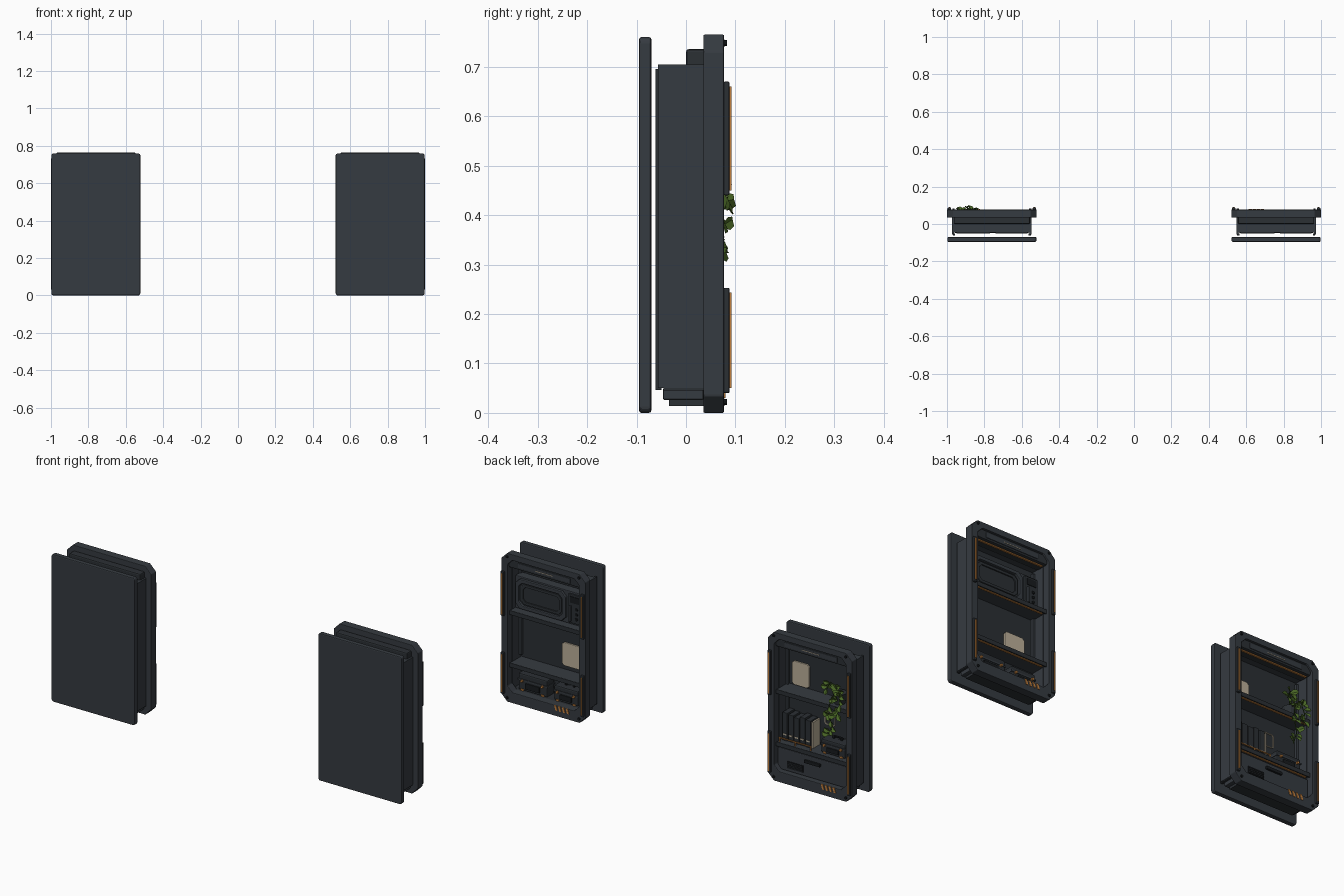
import bpy, bmesh, math, random
from mathutils import Vector, Matrix

random.seed(4)
cube = bpy.data.objects.get("Cube")
if cube:
    bpy.data.objects.remove(cube, do_unlink=True)


def material(name, rgb):
    m = bpy.data.materials.new(name)
    m.use_nodes = True
    m.diffuse_color = (*rgb, 1)
    m.node_tree.nodes["Principled BSDF"].inputs["Base Color"].default_value = (*rgb, 1)
    return m


SLATE = material("slate", (0.036, 0.043, 0.052))
DARK = material("dark slate", (0.024, 0.029, 0.034))
BLACK = material("near black", (0.009, 0.011, 0.013))
ORANGE = material("amber", (0.55, 0.22, 0.05))
CREAM = material("cream", (0.5, 0.43, 0.32))
GREEN = material("leaf green", (0.07, 0.14, 0.02))
STEM = material("stem green", (0.03, 0.06, 0.012))


def finish(name, bm, mat, bevel=0):
    bmesh.ops.recalc_face_normals(bm, faces=bm.faces)
    me = bpy.data.meshes.new(name)
    bm.to_mesh(me)
    bm.free()
    me.materials.append(mat)
    ob = bpy.data.objects.new(name, me)
    bpy.context.collection.objects.link(ob)
    if bevel:
        mod = ob.modifiers.new("bevel", "BEVEL")
        mod.width, mod.segments, mod.limit_method = bevel, 2, 'ANGLE'
    return ob


def box(name, x, y, z, mat, bevel=0):
    """Box from (min, max) ranges on each axis."""
    bm = bmesh.new()
    bmesh.ops.create_cube(bm, size=1)
    for v in bm.verts:
        v.co = Vector([(r[0] + r[1]) / 2 + c * (r[1] - r[0]) for r, c in zip((x, y, z), v.co)])
    return finish(name, bm, mat, bevel)


def octagon(x, z, c):
    (a, b), (d, e) = x, z
    return [(a + c, d), (b - c, d), (b, d + c), (b, e - c),
            (b - c, e), (a + c, e), (a, e - c), (a, d + c)]


def plate(name, pts, y, mat, bevel=0):
    """Outline in x and z pushed through a range of y."""
    bm = bmesh.new()
    f = bm.faces.new([bm.verts.new((p[0], y[0], p[1])) for p in pts])
    ext = bmesh.ops.extrude_face_region(bm, geom=[f])
    vs = [g for g in ext["geom"] if isinstance(g, bmesh.types.BMVert)]
    bmesh.ops.translate(bm, verts=vs, vec=(0, y[1] - y[0], 0))
    return finish(name, bm, mat, bevel)


def ring(name, outer, inner, y, mat, bevel=0):
    """Frame between two outlines with the same number of points."""
    bm = bmesh.new()
    loops = [[bm.verts.new((p[0], yy, p[1])) for p in pts]
             for pts, yy in ((outer, y[0]), (outer, y[1]), (inner, y[1]), (inner, y[0]))]
    n = len(outer)
    for k in range(4):
        a, b = loops[k], loops[(k + 1) % 4]
        for i in range(n):
            j = (i + 1) % n
            bm.faces.new((a[i], a[j], b[j], b[i]))
    return finish(name, bm, mat, bevel)


def knob(name, x, y, z, r, depth, mat):
    bm = bmesh.new()
    bmesh.ops.create_cone(bm, cap_ends=True, segments=10, radius1=r, radius2=r * 0.85, depth=depth,
                          matrix=Matrix.Translation((x, y, z)) @ Matrix.Rotation(-math.pi / 2, 4, 'X'))
    return finish(name, bm, mat)


def crate(x, y, z):
    """Small equipment case with handle and amber latches."""
    w = x[1] - x[0]
    mid = (z[0] + z[1]) / 2
    box("case", x, y, z, DARK, 0.006)
    box("case_lid_band", (x[0] - .003, x[1] + .003), (y[0], y[1] + .003), (mid + .008, mid + .016), SLATE)
    box("case_front", (x[0] + w * .25, x[1] - w * .25), (y[1], y[1] + .006),
        (z[0] + .012, mid), BLACK, 0.002)
    for f in (.15, .85):
        knob("case_latch", x[0] + w * f, y[1] + .006, mid + .008, .007, .01, ORANGE)
        box("case_foot", (x[0] + w * f - .008, x[0] + w * f + .008), (y[1] - .02, y[1] + .004),
            (z[0], z[0] + .008), ORANGE)
    ring("case_handle", octagon((x[0] + w * .3, x[1] - w * .3), (z[1] - .004, z[1] + .014), .004),
         octagon((x[0] + w * .36, x[1] - w * .36), (z[1], z[1] + .009), .002), (y[0] + .02, y[0] + .03), BLACK)


def leaf(base, direction, length):
    """Folded leaf with a pointed tip."""
    d = direction.normalized()
    side = d.cross(Vector((0, 1, .2))).normalized() * length * .36
    lift = Vector((0, .007, 0))
    bm = bmesh.new()
    p = [base, base + d * length * .4 + side + lift, base + d * length * .75 + side * .75 + lift,
         base + d * length, base + d * length * .75 - side * .75 + lift, base + d * length * .4 - side + lift]
    v = [bm.verts.new(q) for q in p]
    bm.faces.new((v[0], v[1], v[2], v[3]))
    bm.faces.new((v[0], v[3], v[4], v[5]))
    finish("leaf", bm, GREEN)


def vine(points):
    cu = bpy.data.curves.new("vine_stem", 'CURVE')
    cu.dimensions, cu.bevel_depth, cu.bevel_resolution = '3D', .0025, 1
    sp = cu.splines.new('POLY')
    sp.points.add(len(points) - 1)
    for q, p in zip(sp.points, points):
        q.co = (*p, 1)
    cu.materials.append(STEM)
    bpy.context.collection.objects.link(bpy.data.objects.new("vine_stem", cu))
    for a, b in zip(points, points[1:]):
        for t in (.15, .4, .65, .9):
            d = Vector((random.uniform(-1, 1), random.uniform(.0, .5), random.uniform(-.9, .5)))
            leaf(Vector(a).lerp(Vector(b), t), d, random.uniform(.032, .045))


def cabinet(c):
    X = lambda a, b: (c + a, c + b)
    # free-standing cover panel
    plate("cover_panel", octagon(X(-.238, .238), (0, .76), .008), (-.095, -.07), SLATE, .005)
    # open frame
    ring("frame", octagon(X(-.24, .24), (0, .765), .034), octagon(X(-.204, .204), (.055, .735), .028),
         (.035, .077), SLATE, .003)
    # shell: sides, roof, floor and rear wall
    for s in (-1, 1):
        xs = sorted((c + s * .202, c + s * .212))
        box("side_wall", xs, (-.057, .04), (.05, .705), SLATE)
        box("side_flange", sorted((c + s * .196, c + s * .208)), (-.062, -.05), (.046, .695), DARK)
    box("roof", X(-.21, .21), (-.045, .04), (.695, .705), SLATE)
    box("floor", X(-.21, .21), (-.045, .05), (.045, .055), DARK)
    box("rear_wall", X(-.205, .205), (-.045, -.033), (.05, .7), DARK)
    box("rear_plate_wide", X(-.19, -.01), (-.052, -.045), (.1, .66), SLATE)
    box("rear_plate_narrow", X(.02, .19), (-.05, -.045), (.1, .66), SLATE)
    box("plinth_upper", X(-.2, .2), (-.047, .036), (.026, .05), SLATE, .004)
    box("plinth_lower", X(-.18, .18), (-.034, .036), (.014, .027), DARK)
    # header with nameplate strip
    box("header", X(-.203, .203), (.0, .068), (.69, .736), DARK, .006)
    box("header_face", X(-.15, .15), (.066, .071), (.7, .726), SLATE, .002)
    box("header_mark", X(-.05, .05), (.07, .073), (.711, .714), CREAM)
    # shelves with lights below
    for z in (.45, .18):
        box("shelf", X(-.203, .203), (-.035, .06), (z, z + .014), SLATE, .002)
        box("shelf_lip", X(-.203, .203), (.056, .063), (z - .006, z + .016), DARK, .002)
    for z in (.45, .18, .69):
        box("shelf_light", X(-.19, .19), (.042, .052), (z - .005, z + .001), ORANGE)
    # side rails with amber edges, and corner bolts
    for s in (-1, 1):
        for z0, z1 in ((.44, .67), (.04, .253)):
            box("side_rail", sorted((c + s * .218, c + s * .236)), (.076, .088), (z0, z1), DARK, .003)
            box("rail_light", sorted((c + s * .224, c + s * .23)), (.086, .092), (z0 + .01, z1 - .01), ORANGE)
        for z in (.022, .748):
            knob("corner_bolt", c + s * .205, .079, z, .007, .008, BLACK)
        for z in (.38, .56):
            box("inner_post", sorted((c + s * .19, c + s * .203)), (-.03, -.015), (z - .17, z + .12), SLATE)
    # slanted hazard bars
    for i in range(4):
        x = c - .072 - i * .022
        plate("hazard_bar", [(x, .03), (x - .011, .03), (x - .003, .056), (x + .008, .056)], (.076, .08), ORANGE)
    return X


# --- appliance cabinet ---
X = cabinet(.76)
box("oven_body", X(-.19, .2), (-.03, .018), (.464, .632), SLATE, .004)
ring("oven_door", octagon(X(-.095, .192), (.472, .624), .024), octagon(X(-.075, .172), (.49, .606), .02),
     (.015, .032), SLATE, .004)
ring("oven_window_rim", octagon(X(-.068, .165), (.496, .6), .018), octagon(X(-.054, .151), (.51, .586), .014),
     (.017, .026), DARK, .002)
plate("oven_window", octagon(X(-.075, .172), (.49, .606), .02), (.017, .02), DARK)
box("oven_controls", X(-.183, -.108), (.015, .027), (.474, .622), DARK, .003)
box("oven_display", X(-.172, -.12), (.026, .03), (.58, .612), BLACK)
box("oven_handle", X(-.128, -.116), (.026, .04), (.485, .565), SLATE, .003)
for z in (.5, .525, .55):
    knob("oven_button", .76 - .155, .029, z, .008, .006, BLACK)
plate("cream_board", octagon(X(-.15, -.035), (.215, .335), .012), (-.033, -.024), CREAM, .002)
crate(X(.01, .175), (-.03, .03), (.055, .14))
crate(X(-.165, -.03), (-.03, .03), (.055, .132))

# --- library cabinet ---
X = cabinet(-.76)
plate("cream_board", octagon(X(.075, .175), (.468, .59), .012), (-.033, -.024), CREAM, .002)
for i in range(5):
    x = .19 - i * .033
    box("book_cover", X(x - .028, x), (-.03, .03 - .002 * (i % 2)), (.196, .34 - .005 * (i % 3)), DARK, .002)
    box("book_band", X(x - .024, x - .004), (.028, .0315), (.225, .232), CREAM)
box("cream_folder", X(.018, .026), (-.03, .028), (.196, .33), CREAM)
box("book_rail", X(.012, .198), (.045, .05), (.212, .217), ORANGE)
for x in (.016, .105, .193):
    box("rail_post", X(x - .003, x + .003), (.045, .05), (.19, .216), ORANGE)
crate(X(-.17, -.035), (-.03, .035), (.195, .265))
ring("wall_hook", octagon(X(-.07, -.01), (.31, .38), .008), octagon(X(-.066, -.014), (.314, .376), .006),
     (-.033, -.028), CREAM)
# closed drawer below
box("drawer_front", X(-.2, .2), (.04, .052), (.056, .166), SLATE, .004)
box("drawer_vent", X(.055, .145), (.05, .055), (.072, .108), BLACK)
for i in range(4):
    box("vent_slat", X(.058, .142), (.054, .058), (.077 + i * .008, .08 + i * .008), DARK)
box("drawer_pull", X(-.045, .045), (.05, .062), (.128, .144), BLACK, .003)
# trailing plant
bm = bmesh.new()
bmesh.ops.create_cone(bm, cap_ends=True, segments=14, radius1=.026, radius2=.034, depth=.055,
                      matrix=Matrix.Translation((-.76 - .125, .012, .492)))
finish("plant_pot", bm, DARK)
for path in ([(-.12, .02, .53), (-.1, .05, .58), (-.08, .055, .54)],
             [(-.13, .02, .53), (-.155, .055, .545), (-.165, .07, .48), (-.15, .075, .42)],
             [(-.12, .02, .52), (-.115, .065, .51), (-.1, .075, .44), (-.12, .07, .37), (-.105, .065, .31)]):
    vine([(p[0] - .76, p[1], p[2]) for p in path])
